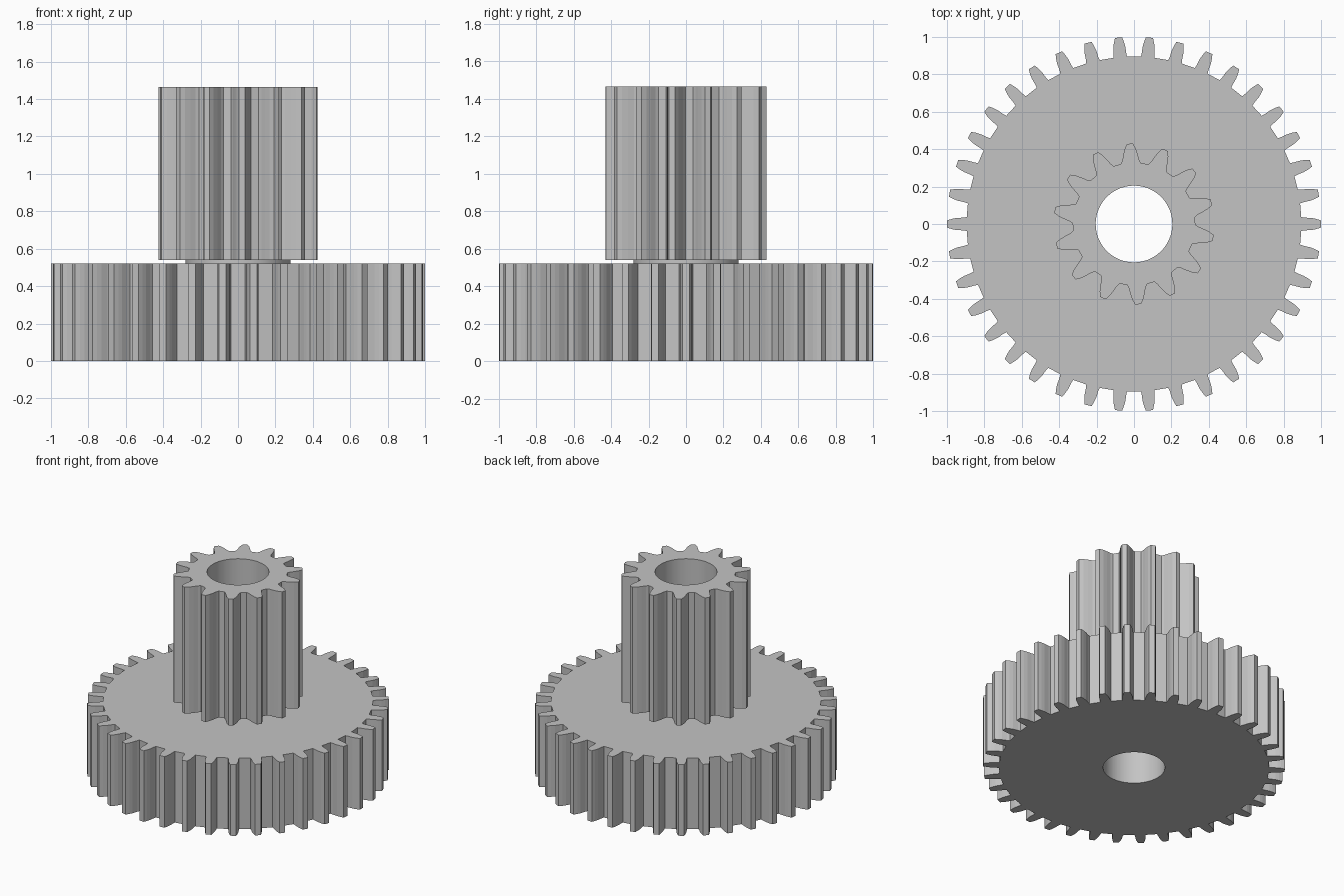
import bpy
import bmesh
from math import sin, cos, tau, radians

cube = bpy.data.objects.get("Cube")
if cube:
    bpy.data.objects.remove(cube, do_unlink=True)

BORE = 0.205

grey = bpy.data.materials.new("grey_plastic")
grey.use_nodes = True
COLOUR = (0.55, 0.55, 0.55, 1)
grey.diffuse_color = COLOUR
grey.node_tree.nodes["Principled BSDF"].inputs["Base Color"].default_value = COLOUR


def gear_outline(teeth, flank, phase):
    """Polar outline; flank lists (radius, half tooth width) from root to tip."""
    points = []
    for i in range(teeth):
        centre = phase + i * tau / teeth
        points += [(r, centre - w / r) for r, w in flank]
        points += [(r, centre + w / r) for r, w in reversed(flank)]
    return points


def bored_prism(name, outline, bottom, top, smooth_outside=False):
    """Extrude a polar outline with a round hole through its middle."""
    bm = bmesh.new()

    def ring(points, z):
        return [bm.verts.new((r * cos(a), r * sin(a), z)) for r, a in points]

    hole = [(BORE, a) for r, a in outline]
    rings = [ring(outline, bottom), ring(outline, top),
             ring(hole, top), ring(hole, bottom)]
    count = len(outline)
    # Outside wall, top cap, bore wall and bottom cap
    for k in range(4):
        low, high = rings[k], rings[(k + 1) % 4]
        for i in range(count):
            j = (i + 1) % count
            face = bm.faces.new((low[i], low[j], high[j], high[i]))
            face.smooth = k == 2 or (k == 0 and smooth_outside)
    bmesh.ops.recalc_face_normals(bm, faces=bm.faces)
    mesh = bpy.data.meshes.new(name)
    bm.to_mesh(mesh)
    bm.free()
    mesh.materials.append(grey)
    obj = bpy.data.objects.new(name, mesh)
    bpy.context.collection.objects.link(obj)
    return obj


# Wide gear at the bottom
wheel_flank = [(0.895, 0.037), (0.915, 0.034), (0.95, 0.032), (0.975, 0.027), (1.0, 0.019)]
bored_prism("large_gear", gear_outline(38, wheel_flank, 0), 0, 0.52)

# Short round collar between the gears
collar = [(0.28, tau * i / 96) for i in range(96)]
bored_prism("collar", collar, 0.52, 0.54, smooth_outside=True)

# Tall narrow gear on top
pinion_flank = [(0.328, 0.053), (0.345, 0.045), (0.375, 0.038), (0.405, 0.029), (0.43, 0.016)]
bored_prism("small_gear", gear_outline(14, pinion_flank, radians(92.9)), 0.54, 1.465)
